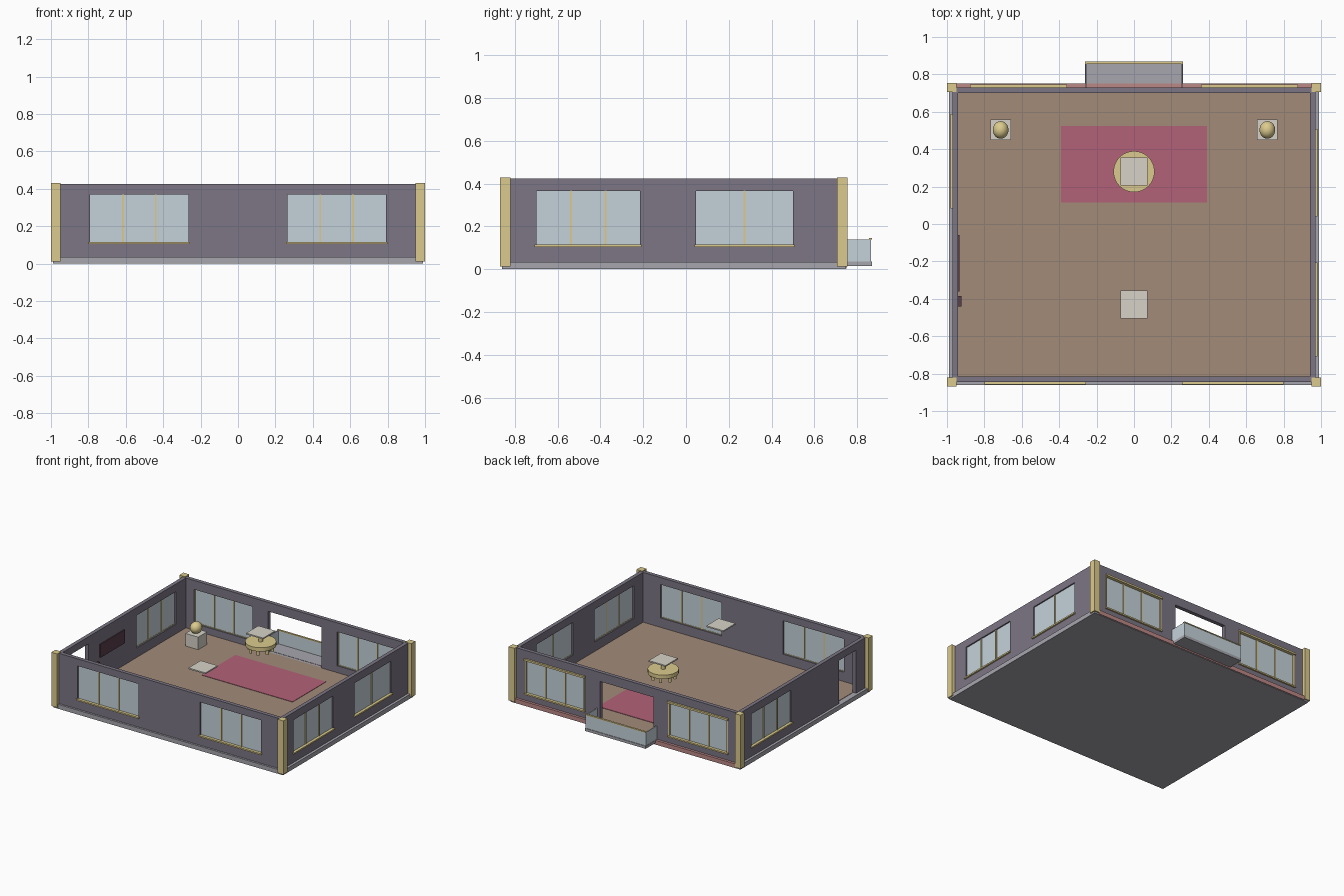
import bpy, bmesh, math
from mathutils import Matrix, Vector

if "Cube" in bpy.data.objects:
    bpy.data.objects.remove(bpy.data.objects["Cube"])


def mat(name, r, g, b):
    m = bpy.data.materials.new(name)
    m.diffuse_color = (r, g, b, 1)
    m.use_nodes = True
    m.node_tree.nodes["Principled BSDF"].inputs["Base Color"].default_value = m.diffuse_color
    return m


WALL = mat("wall_paint", 0.20, 0.18, 0.23)
GOLD = mat("gold_trim", 0.72, 0.60, 0.27)
GLASS = mat("glass", 0.56, 0.65, 0.70)
WOOD = mat("wood_floor", 0.36, 0.26, 0.19)
RUG = mat("rug_pink", 0.45, 0.12, 0.19)
STONE = mat("stone", 0.38, 0.38, 0.42)
PINK = mat("pink_stone", 0.50, 0.25, 0.24)
PALE = mat("pale_panel", 0.68, 0.65, 0.58)
DARK = mat("dark_red", 0.10, 0.05, 0.07)


def finish(bm, name, material):
    bmesh.ops.recalc_face_normals(bm, faces=bm.faces)
    me = bpy.data.meshes.new(name)
    bm.to_mesh(me)
    bm.free()
    me.materials.append(material)
    ob = bpy.data.objects.new(name, me)
    bpy.context.collection.objects.link(ob)
    return ob


def box(name, x, y, z, material):
    bm = bmesh.new()
    size = Matrix.Diagonal((x[1] - x[0], y[1] - y[0], z[1] - z[0], 1))
    mid = Matrix.Translation([(a[0] + a[1]) / 2 for a in (x, y, z)])
    bmesh.ops.create_cube(bm, size=1, matrix=mid @ size)
    return finish(bm, name, material)


def smooth(ob):
    for p in ob.data.polygons:
        p.use_smooth = len(p.vertices) <= 4
    return ob


def cylinder(name, r, centre, z, material, sides=32):
    bm = bmesh.new()
    bmesh.ops.create_cone(bm, cap_ends=True, segments=sides, radius1=r, radius2=r, depth=z[1] - z[0],
                          matrix=Matrix.Translation((*centre, (z[0] + z[1]) / 2)))
    return finish(bm, name, material)


def along(axis, u, d):
    """Ranges (x, y) for a part running along an axis with depth range d."""
    return (u, d) if axis == "x" else (d, u)


def wall(name, axis, span, depth, openings):
    """Wall panel as a quad grid with openings left out, then extruded."""
    bm = bmesh.new()
    us = sorted({*span, *(v for o in openings for v in o[:2])})
    zs = sorted({0.033, 0.425, *(v for o in openings for v in o[2:])})

    def pos(u, z):
        return (u, depth[0], z) if axis == "x" else (depth[0], u, z)

    verts = {(u, z): bm.verts.new(pos(u, z)) for u in us for z in zs}
    for u0, u1 in zip(us, us[1:]):
        for z0, z1 in zip(zs, zs[1:]):
            cu, cz = (u0 + u1) / 2, (z0 + z1) / 2
            if not any(o[0] < cu < o[1] and o[2] < cz < o[3] for o in openings):
                bm.faces.new([verts[k] for k in ((u0, z0), (u1, z0), (u1, z1), (u0, z1))])
    bmesh.ops.delete(bm, geom=[v for v in bm.verts if not v.link_faces], context="VERTS")
    t = depth[1] - depth[0]
    ext = bmesh.ops.extrude_face_region(bm, geom=bm.faces[:])
    bmesh.ops.translate(bm, vec=(0, t, 0) if axis == "x" else (t, 0, 0),
                        verts=[g for g in ext["geom"] if isinstance(g, bmesh.types.BMVert)])
    return finish(bm, name, WALL)


def window(name, axis, opening, outer, out, panes=3, lintel=False):
    """Glass, mullions and sill; outer is the wall face, out its direction."""
    u0, u1, z0, z1 = opening

    def part(label, u, d0, d1, z, m):
        d = tuple(sorted((outer + out * d0, outer + out * d1)))
        box(f"{name}_{label}", *along(axis, u, d), z, m)

    part("glass", (u0, u1), -0.018, -0.010, (z0, z1), GLASS)
    for i in range(1, panes):
        u = u0 + (u1 - u0) * i / panes
        part(f"mullion_{i}", (u - 0.005, u + 0.005), -0.022, -0.004, (z0, z1), GOLD)
    part("sill", (u0 - 0.008, u1 + 0.008), -0.02, 0.012, (z0 - 0.006, z0 + 0.005), GOLD)
    if lintel:
        part("lintel", (u0 - 0.008, u1 + 0.008), -0.02, 0.015, (z1 - 0.006, z1 + 0.008), GOLD)
        for i, u in enumerate((u0, u1)):
            part(f"jamb_{i}", (u - 0.005, u + 0.005), -0.022, 0.004, (z0, z1), GOLD)


# base and floor
box("base_slab", (-0.99, 0.99), (-0.86, 0.745), (0, 0.034), STONE)
box("back_plinth", (-0.95, 0.95), (0.73, 0.75), (0.004, 0.036), PINK)
box("floor", (-0.945, 0.945), (-0.82, 0.705), (0.030, 0.037), WOOD)
box("rug", (-0.39, 0.39), (0.115, 0.525), (0.036, 0.040), RUG)

# walls and windows
front = [(-0.79, -0.265, 0.11, 0.37), (0.265, 0.79, 0.11, 0.37)]
back = [(-0.87, -0.365, 0.09, 0.355), (0.365, 0.87, 0.09, 0.355)]
right = [(-0.70, -0.215, 0.11, 0.365), (0.047, 0.50, 0.11, 0.365)]
left = [(0.09, 0.58, 0.11, 0.365)]
balcony_door = (-0.23, 0.23, 0.033, 0.355)
side_door = (-0.71, -0.50, 0.033, 0.37)
wall("front_wall", "x", (-0.97, 0.97), (-0.845, -0.815), front)
wall("back_wall", "x", (-0.97, 0.97), (0.70, 0.73), back + [balcony_door])
wall("right_wall", "y", (-0.815, 0.70), (0.94, 0.97), right)
wall("left_wall", "y", (-0.815, 0.70), (-0.97, -0.94), left + [side_door])
for i, o in enumerate(front):
    window(f"front_window_{i}", "x", o, -0.845, -1)
for i, o in enumerate(back):
    window(f"back_window_{i}", "x", o, 0.73, 1, lintel=True)
for i, o in enumerate(right):
    window(f"right_window_{i}", "y", o, 0.97, 1, panes=3 - i)
window("left_window", "y", left[0], -0.97, -1)

# corner columns
for sx in (-1, 1):
    x = tuple(sorted((sx * 0.95, sx * 1.0)))
    for label, y in (("front", (-0.87, -0.82)), ("back", (0.705, 0.755))):
        box(f"{label}_column_{'left' if sx < 0 else 'right'}", x, y, (0.012, 0.43), GOLD)

# balcony
box("balcony_slab", (-0.262, 0.262), (0.73, 0.87), (0.015, 0.036), STONE)
box("balcony_front_glass", (-0.26, 0.26), (0.858, 0.866), (0.036, 0.14), GLASS)
for i, x in enumerate(((-0.26, -0.253), (0.253, 0.26))):
    box(f"balcony_side_glass_{i}", x, (0.73, 0.858), (0.036, 0.14), GLASS)
box("balcony_rail", (-0.262, 0.262), (0.855, 0.87), (0.138, 0.145), GOLD)

# pedestals with round ornaments
for i, x in enumerate((-0.713, 0.713)):
    box(f"pedestal_{i}", (x - 0.055, x + 0.055), (0.45, 0.56), (0.036, 0.135), PALE)
    bm = bmesh.new()
    bmesh.ops.create_uvsphere(bm, u_segments=24, v_segments=14, radius=1,
                              matrix=Matrix.Translation((x, 0.503, 0.176)) @ Matrix.Diagonal((0.042, 0.047, 0.044, 1)))
    smooth(finish(bm, f"ornament_{i}", GOLD))

# ceiling panels and chandelier
for i, y in enumerate((-0.43, 0.28)):
    box(f"ceiling_panel_{i}", (-0.073, 0.073), (y - 0.075, y + 0.075), (0.407, 0.417), PALE)
cylinder("chandelier_disc", 0.11, (0, 0.28), (0.315, 0.345), GOLD)
cylinder("chandelier_stem", 0.015, (0, 0.28), (0.345, 0.407), GOLD, 16)
for i in range(8):
    a = math.tau * (i + 0.5) / 8
    cylinder(f"chandelier_lamp_{i}", 0.011, (0.085 * math.cos(a), 0.28 + 0.085 * math.sin(a)),
             (0.275, 0.315), GOLD, 12)

# wall picture and switch box
box("wall_picture", (-0.942, -0.933), (-0.36, -0.06), (0.21, 0.315), DARK)
box("switch_box", (-0.942, -0.922), (-0.44, -0.385), (0.15, 0.19), DARK)
